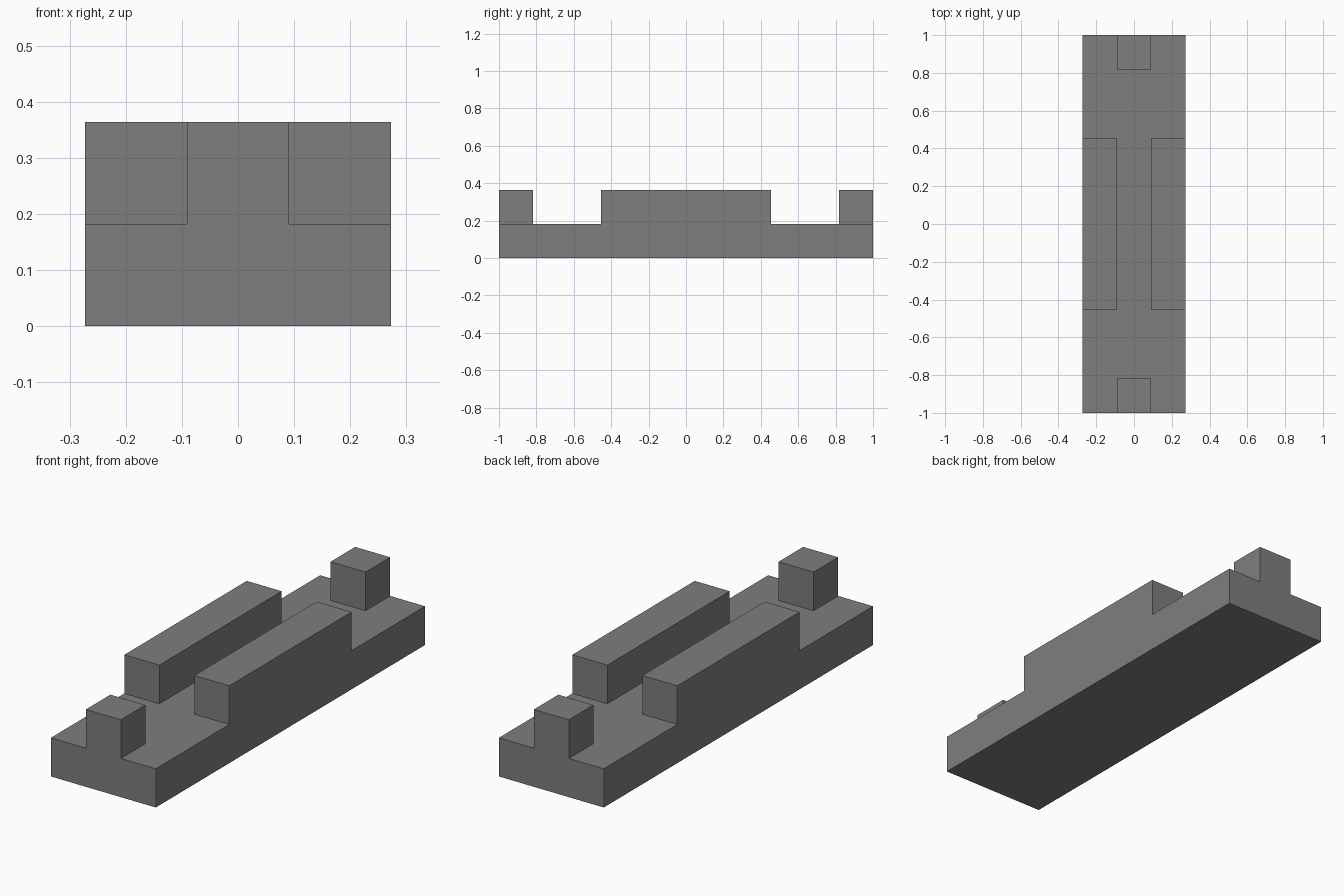
import bpy
import bmesh
from math import radians
from mathutils import Vector

cube = bpy.data.objects.get("Cube")
if cube:
    bpy.data.objects.remove(cube, do_unlink=True)

UNIT = 2 / 11                # one module: the body is 3 x 11 modules

grey = bpy.data.materials.new("mid_grey")
grey.use_nodes = True
colour = (0.21, 0.21, 0.21, 1)
grey.diffuse_color = colour
grey.node_tree.nodes["Principled BSDF"].inputs["Base Color"].default_value = colour


def raise_faces(bm, faces):
    """Extrude the faces upward by one module."""
    result = bmesh.ops.extrude_face_region(bm, geom=faces)
    verts = [g for g in result["geom"] if isinstance(g, bmesh.types.BMVert)]
    bmesh.ops.translate(bm, vec=Vector((0, 0, UNIT)), verts=verts)


def is_raised(face):
    """Side rails along the middle, and a centre block at each end."""
    c = face.calc_center_median() / UNIT
    on_top = c.z > 0.9
    side_rail = abs(c.x) > 0.5 and abs(c.y) < 2.5
    end_block = abs(c.x) < 0.5 and abs(c.y) > 4.5
    return on_top and (side_rail or end_block)


# Base slab, laid out on the module grid
bm = bmesh.new()
bmesh.ops.create_grid(bm, x_segments=3, y_segments=11, size=1)
bmesh.ops.scale(bm, vec=Vector((1.5 * UNIT, 5.5 * UNIT, 1)), verts=bm.verts[:])
raise_faces(bm, bm.faces[:])
bmesh.ops.recalc_face_normals(bm, faces=bm.faces[:])

# Side rails and end blocks, raised out of the slab
bm.normal_update()
raise_faces(bm, [f for f in bm.faces if f.normal.z > 0.9 and is_raised(f)])

# Merge the flat regions into clean faces
bmesh.ops.recalc_face_normals(bm, faces=bm.faces[:])
bmesh.ops.dissolve_limit(bm, angle_limit=radians(1), verts=bm.verts[:], edges=bm.edges[:])

mesh = bpy.data.meshes.new("slotted_base")
bm.to_mesh(mesh)
bm.free()
mesh.materials.append(grey)
body = bpy.data.objects.new("slotted_base", mesh)
bpy.context.collection.objects.link(body)
